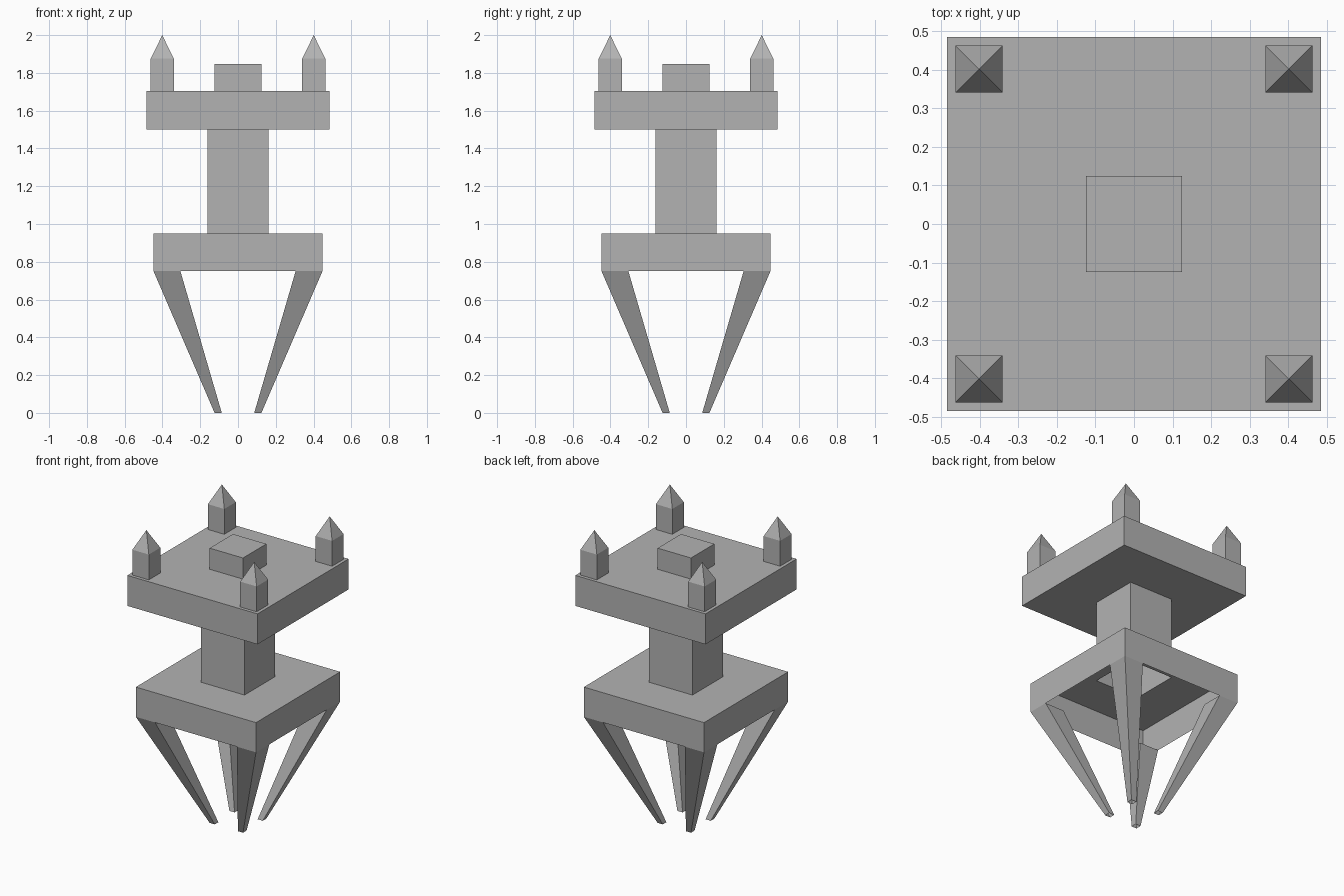
import bpy, bmesh

if "Cube" in bpy.data.objects:
    bpy.data.objects.remove(bpy.data.objects["Cube"])

# Mid-grey stone used on every part
stone = bpy.data.materials.new("dark_stone")
stone.diffuse_color = (0.45, 0.45, 0.45, 1)
stone.use_nodes = True
stone.node_tree.nodes["Principled BSDF"].inputs["Base Color"].default_value = stone.diffuse_color


def square_stack(name, rings):
    """Skin square rings (centre x, centre y, half width, z); open below, closed on top."""
    bm = bmesh.new()
    loops = []
    for cx, cy, h, z in rings:
        if h == 0:
            loops.append([bm.verts.new((cx, cy, z))])
        else:
            loops.append([bm.verts.new((cx + sx * h, cy + sy * h, z))
                          for sx, sy in ((-1, -1), (1, -1), (1, 1), (-1, 1))])
    for a, b in zip(loops, loops[1:]):
        for i in range(4):
            j = (i + 1) % 4
            if len(b) == 1:
                bm.faces.new((a[i], a[j], b[0]))
            else:
                bm.faces.new((a[i], a[j], b[j], b[i]))
    if len(loops[-1]) == 4:
        bm.faces.new(loops[-1])
    mesh = bpy.data.meshes.new(name)
    bm.to_mesh(mesh)
    bm.free()
    mesh.materials.append(stone)
    ob = bpy.data.objects.new(name, mesh)
    bpy.context.collection.objects.link(ob)
    return ob


# Tower body: one hollow skin, open underneath (base, column, platform, top block)
profile = [(0.447, 0.75), (0.447, 0.95), (0.162, 0.95), (0.162, 1.5),
           (0.484, 1.5), (0.484, 1.705), (0.124, 1.705), (0.124, 1.847)]
square_stack("tower_body", [(0, 0, h, z) for h, z in profile])

for sx, side in ((-1, "left"), (1, "right")):
    for sy, end in ((-1, "front"), (1, "back")):
        # Tapered leg leaning in towards the centre
        square_stack(f"{end}_{side}_leg", [
            (sx * 0.105, sy * 0.105, 0.019, 0.0),
            (sx * 0.376, sy * 0.376, 0.071, 0.75)])
        # Pointed corner post
        square_stack(f"{end}_{side}_spire", [
            (sx * 0.401, sy * 0.401, 0.061, 1.705),
            (sx * 0.401, sy * 0.401, 0.061, 1.875),
            (sx * 0.401, sy * 0.401, 0, 2.0)])
